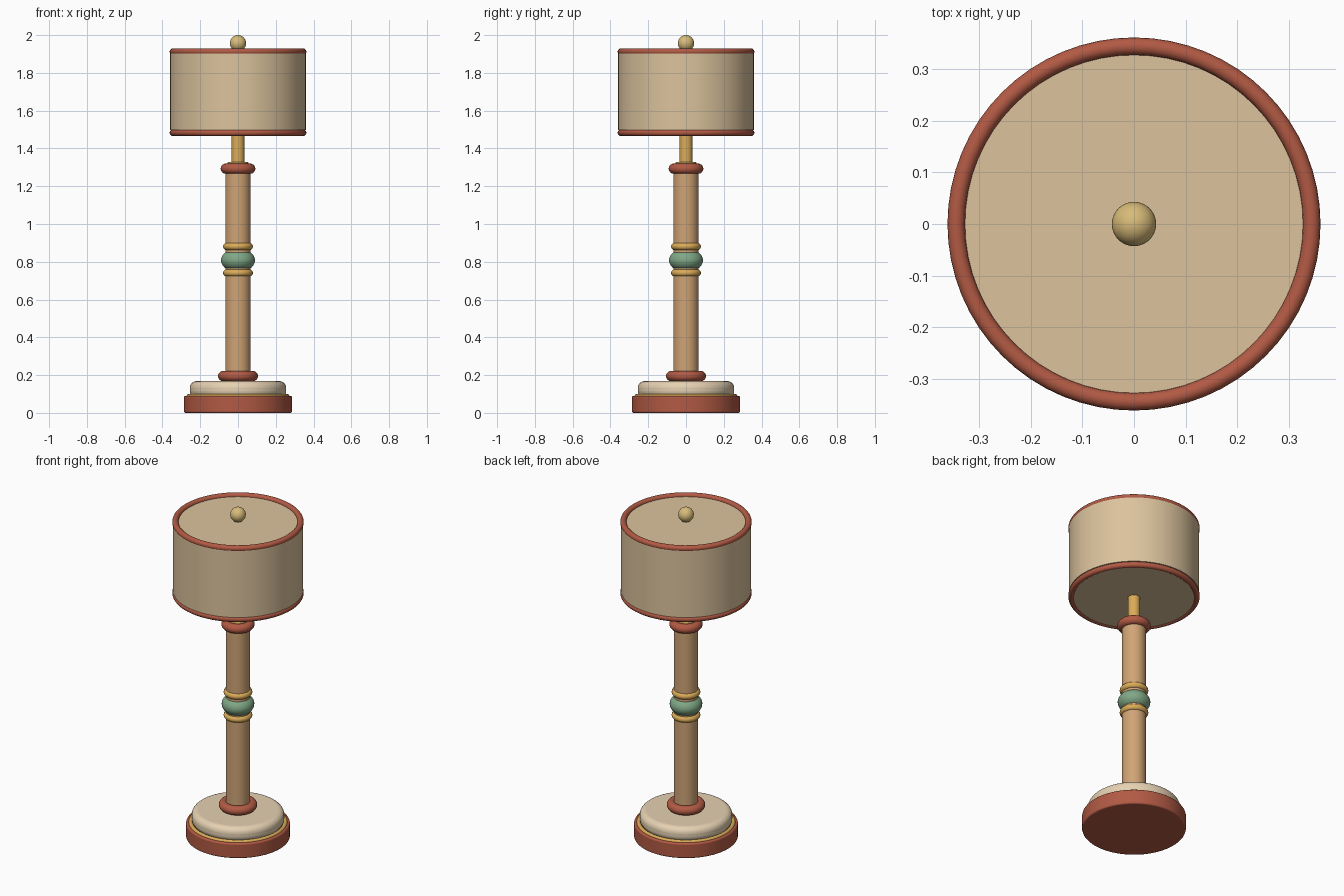
import bpy
import math

if "Cube" in bpy.data.objects:
    bpy.data.objects.remove(bpy.data.objects["Cube"], do_unlink=True)


def make_material(name, rgb):
    """Flat material from an 8-bit sRGB colour."""
    linear = [((c / 255 + 0.055) / 1.055) ** 2.4 for c in rgb] + [1]
    m = bpy.data.materials.new(name)
    m.use_nodes = True
    m.diffuse_color = linear
    m.node_tree.nodes["Principled BSDF"].inputs["Base Color"].default_value = linear
    return m


RED = make_material("terracotta", (178, 90, 68))
CREAM = make_material("cream", (230, 209, 178))
LINEN = make_material("linen", (220, 195, 157))
WOOD = make_material("pale wood", (208, 164, 118))
GOLD = make_material("gold", (220, 172, 88))
BRASS = make_material("pale brass", (216, 187, 121))
GREEN = make_material("sage green", (128, 168, 134))


def finish(name, mat):
    ob = bpy.context.object
    ob.name = name
    ob.data.materials.append(mat)
    return ob


def cylinder(name, mat, radius, bottom, top, bevel=0, segments=3):
    bpy.ops.mesh.primitive_cylinder_add(vertices=64, radius=radius, depth=top - bottom,
                                        location=(0, 0, (bottom + top) / 2))
    ob = finish(name, mat)
    if bevel:
        mod = ob.modifiers.new("rounded edge", "BEVEL")
        mod.width, mod.segments = bevel, segments
    bpy.ops.object.shade_smooth_by_angle(angle=math.radians(35))


def ring(name, mat, outer, tube, z):
    bpy.ops.mesh.primitive_torus_add(major_segments=64, minor_segments=16,
                                     major_radius=outer - tube, minor_radius=tube,
                                     location=(0, 0, z))
    finish(name, mat)
    bpy.ops.object.shade_smooth()


def ball(name, mat, radius, z, squash=1):
    bpy.ops.mesh.primitive_uv_sphere_add(segments=40, ring_count=20, radius=radius,
                                         location=(0, 0, z))
    finish(name, mat).scale.z = squash
    bpy.ops.object.shade_smooth()


# Stepped base
cylinder("base_plinth", RED, 0.286, 0, 0.09, 0.008)
ring("base_trim", GOLD, 0.272, 0.012, 0.088)
cylinder("base_cushion", CREAM, 0.255, 0.08, 0.168, 0.035, 6)

# Column with its collars and central bead
cylinder("column", WOOD, 0.067, 0.16, 1.30)
ring("lower_collar", RED, 0.106, 0.027, 0.195)
ring("upper_collar", RED, 0.092, 0.027, 1.293)
ball("column_bead", GREEN, 0.09, 0.808, 0.7)
for side, z in (("lower", 0.741), ("upper", 0.881)):
    ring(side + "_bead_ring", GOLD, 0.079, 0.019, z)

# Neck rod
cylinder("neck_cap", GOLD, 0.055, 1.29, 1.328, 0.004)
cylinder("neck_rod", GOLD, 0.034, 1.30, 1.49)

# Drum shade with trims and finial
cylinder("shade", LINEN, 0.359, 1.498, 1.912)
cylinder("shade_underside", LINEN, 0.335, 1.471, 1.51)
for side, z in (("bottom", 1.483), ("top", 1.912)):
    ring("shade_" + side + "_trim", RED, 0.362, 0.017, z)
ball("finial", BRASS, 0.043, 1.957)
